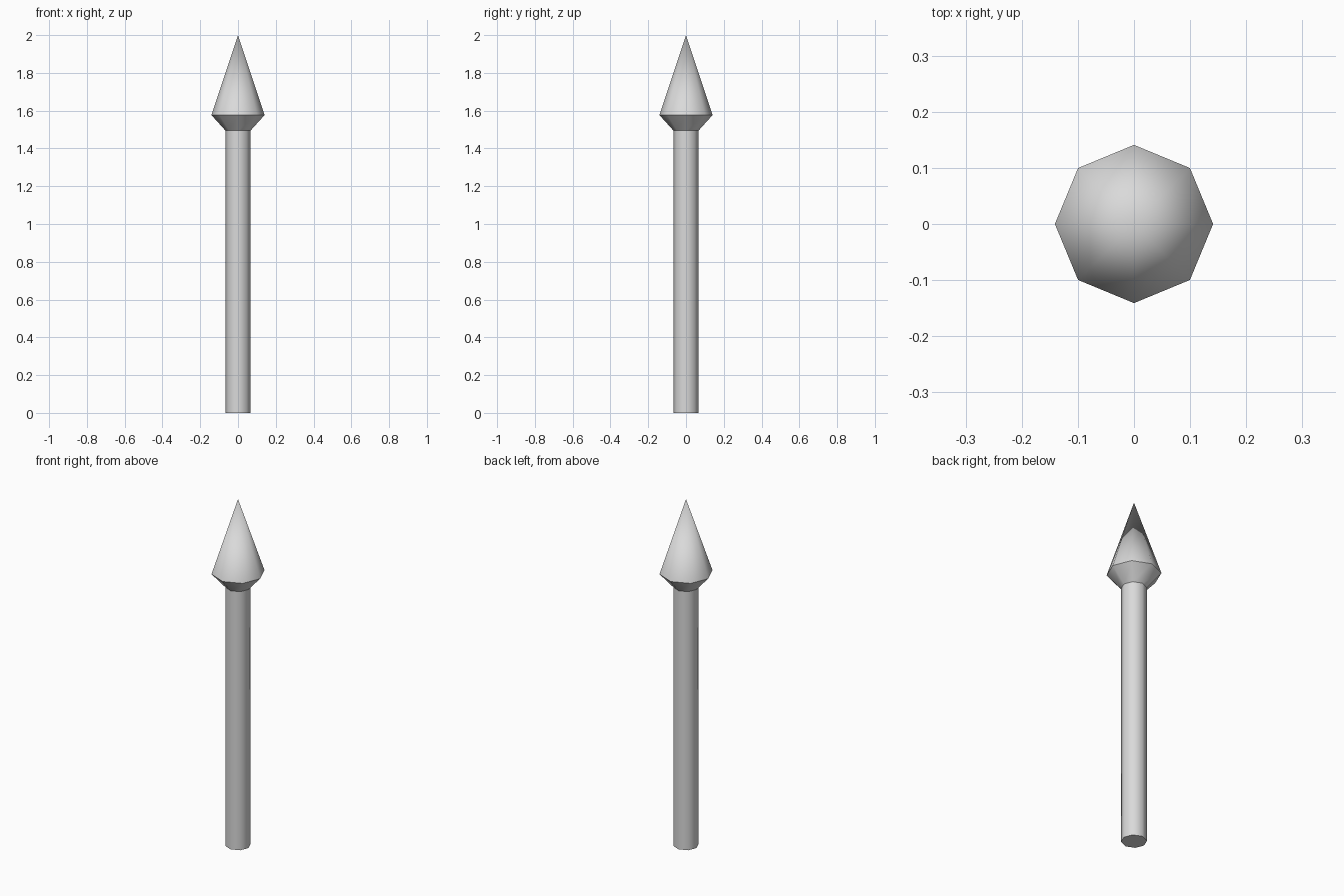
import bpy
import bmesh
from math import cos, sin, tau

SIDES = 8

cube = bpy.data.objects.get("Cube")
if cube:
    bpy.data.objects.remove(cube, do_unlink=True)

# Single plain grey
grey = bpy.data.materials.new("light_grey")
grey.use_nodes = True
colour = (0.7, 0.7, 0.7, 1)
grey.diffuse_color = colour
grey.node_tree.nodes["Principled BSDF"].inputs["Base Color"].default_value = colour


def turned_part(name, profile, tip=None):
    """Eight-sided smooth part from (radius, z) rings, sharp at each ring."""
    bm = bmesh.new()
    rings = [[bm.verts.new((r * cos(tau * i / SIDES), r * sin(tau * i / SIDES), z))
              for i in range(SIDES)] for r, z in profile]
    apex = bm.verts.new((0, 0, tip)) if tip else None
    for i in range(SIDES):
        j = (i + 1) % SIDES
        for low, high in zip(rings, rings[1:]):
            bm.faces.new((low[i], low[j], high[j], high[i]))
        if apex:
            bm.faces.new((rings[-1][i], rings[-1][j], apex))
    bm.faces.new(rings[0][::-1])
    if not apex:
        bm.faces.new(rings[-1])
    for face in bm.faces:
        face.smooth = True
    # Ring edges are level, so they stay crisp
    for edge in bm.edges:
        a, b = edge.verts
        edge.smooth = abs(a.co.z - b.co.z) > 0.001
    mesh = bpy.data.meshes.new(name)
    bm.to_mesh(mesh)
    bm.free()
    mesh.materials.append(grey)
    obj = bpy.data.objects.new(name, mesh)
    bpy.context.collection.objects.link(obj)
    return obj


# Straight post, then flared collar with pointed head
turned_part("shaft", [(0.067, 0), (0.067, 1.495)])
turned_part("pointed_head", [(0.067, 1.495), (0.141, 1.577)], tip=2.0)
